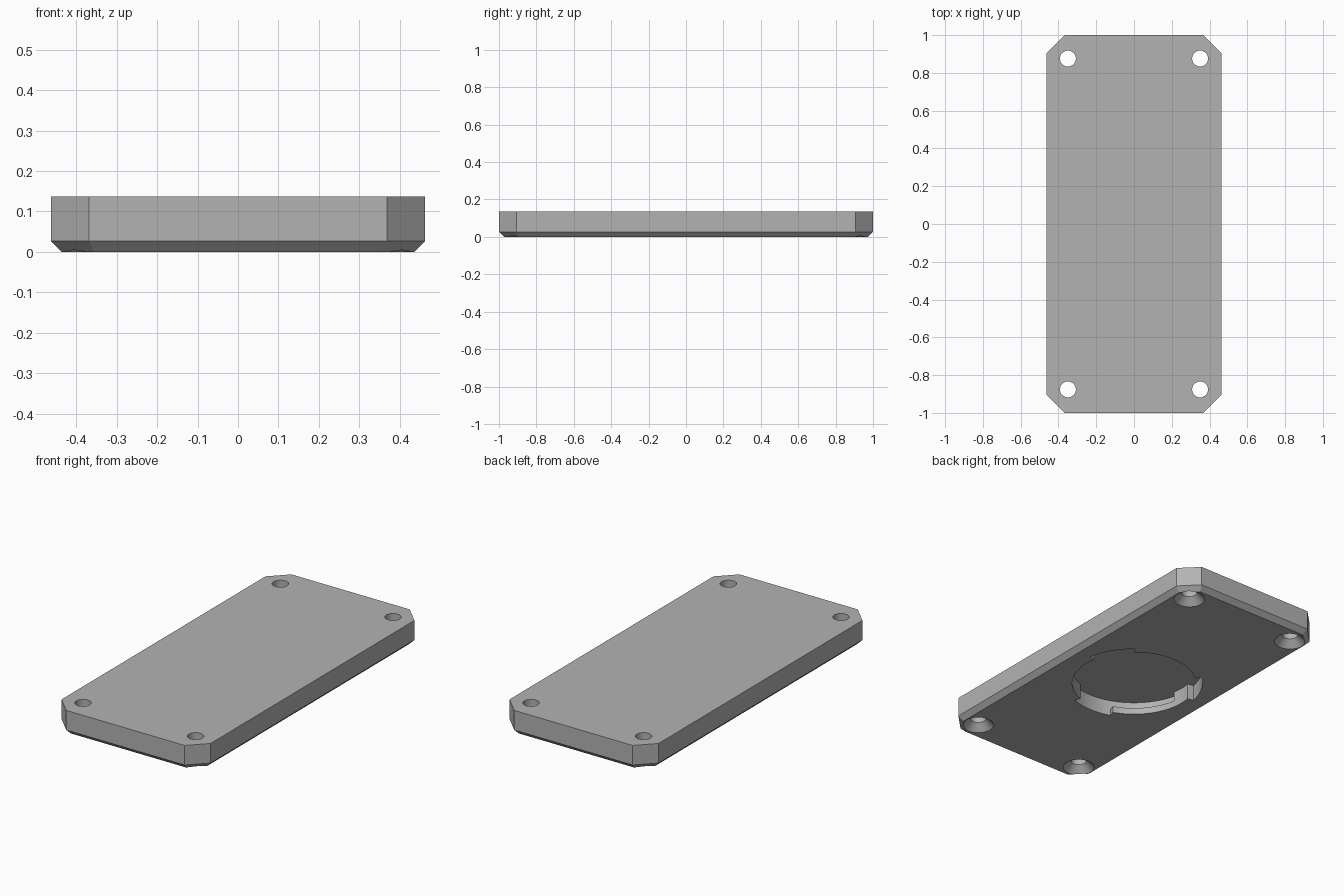
import bpy, bmesh
from math import radians, sin, cos, sqrt

if "Cube" in bpy.data.objects:
    bpy.data.objects.remove(bpy.data.objects["Cube"])

HALF_X, HALF_Y, HEIGHT = 0.463, 1.0, 0.137
CORNER, CHAMFER = 0.095, 0.027
POCKET_R, SLOT_R, FLOOR_Z, LIP_Z = 0.33, 0.365, 0.09, 0.037
BELOW = -0.02

grey = bpy.data.materials.new("mid_grey")
grey.use_nodes = True
colour = (0.45, 0.45, 0.45, 1)
grey.diffuse_color = colour
grey.node_tree.nodes["Principled BSDF"].inputs["Base Color"].default_value = colour


def loft(name, rings):
    """Closed solid through a stack of (outline, z) rings."""
    bm = bmesh.new()
    loops = [[bm.verts.new((x, y, z)) for x, y in pts] for pts, z in rings]
    n = len(loops[0])
    bm.faces.new(loops[0][::-1])
    bm.faces.new(loops[-1])
    for low, high in zip(loops, loops[1:]):
        for i in range(n):
            j = (i + 1) % n
            bm.faces.new((low[i], low[j], high[j], high[i]))
    mesh = bpy.data.meshes.new(name)
    bm.to_mesh(mesh)
    bm.free()
    mesh.materials.append(grey)
    obj = bpy.data.objects.new(name, mesh)
    bpy.context.collection.objects.link(obj)
    return obj


def outline(inset):
    """Rectangle with clipped corners, offset inwards."""
    w, h = HALF_X - inset, HALF_Y - inset
    c = CORNER - inset * (2 - sqrt(2))
    return [(w, c - h), (w, h - c), (w - c, h), (c - w, h),
            (-w, h - c), (-w, c - h), (c - w, -h), (w - c, -h)]


def arc(r, start, end, step=5):
    return [(r * cos(radians(a)), r * sin(radians(a))) for a in range(start, end, step)]


def circle(r, cx=0, cy=0):
    return [(cx + x, cy + y) for x, y in arc(r, 0, 360)]


def sector(start, end):
    """Ring segment reaching from inside the pocket out to the slot wall."""
    return arc(SLOT_R, start, end + 1) + arc(POCKET_R * 0.8, start, end + 1)[::-1]


# Cover plate with a chamfered underside
plate = loft("cover_plate", [(outline(CHAMFER), 0), (outline(0), CHAMFER), (outline(0), HEIGHT)])

# Round pocket in the underside
cutters = [loft("pocket_cutter", [(circle(POCKET_R), BELOW), (circle(POCKET_R), FLOOR_Z)])]

# Three twist-lock entries, each with an undercut behind a lip
for turn in (0, 120, 240):
    entry = sector(10 + turn, 50 + turn)
    undercut = sector(-50 + turn, 50 + turn)
    cutters.append(loft("entry_cutter", [(entry, BELOW), (entry, FLOOR_Z)]))
    cutters.append(loft("undercut_cutter", [(undercut, LIP_Z), (undercut, FLOOR_Z)]))

# Countersunk screw holes at the corners
for sx in (-1, 1):
    for sy in (-1, 1):
        rings = [(0.102, BELOW), (0.042, 0.04), (0.042, HEIGHT + 0.05)]
        cutters.append(loft("screw_hole_cutter",
                            [(circle(r, sx * 0.35, sy * 0.876), z) for r, z in rings]))

for cutter in cutters:
    cutter.hide_render = True
    mod = plate.modifiers.new(cutter.name, 'BOOLEAN')
    mod.operation = 'DIFFERENCE'
    mod.solver = 'EXACT'
    mod.object = cutter

# Apply the cuts and remove the cutters
bpy.context.view_layer.update()
graph = bpy.context.evaluated_depsgraph_get()
result = bpy.data.meshes.new_from_object(plate.evaluated_get(graph))
plate.modifiers.clear()
plate.data = result
for cutter in cutters:
    bpy.data.objects.remove(cutter)

bpy.ops.object.select_all(action='DESELECT')
plate.select_set(True)
bpy.context.view_layer.objects.active = plate
bpy.ops.object.shade_smooth_by_angle(angle=radians(30))
